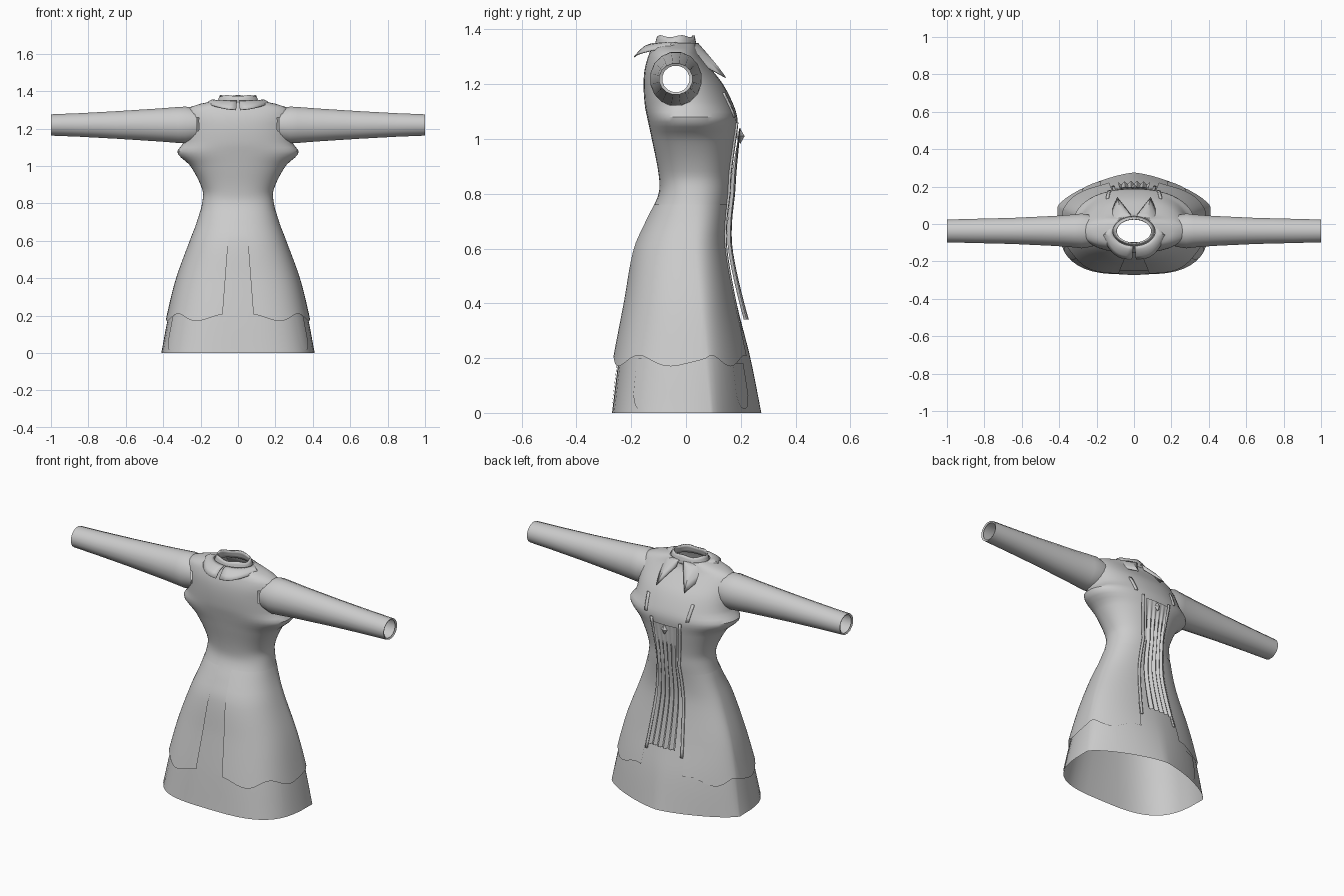
import bpy, bmesh
from math import sin, cos, pi, acos, hypot

cube = bpy.data.objects.get("Cube")
if cube:
    bpy.data.objects.remove(cube)


def material(name, value):
    m = bpy.data.materials.new(name)
    m.use_nodes = True
    colour = (value, value, value, 1)
    m.diffuse_color = colour
    m.node_tree.nodes["Principled BSDF"].inputs["Base Color"].default_value = colour
    return m


CLOTH = material("grey cloth", 0.6)

# Body profile: height, half width, back y, front y, y of the widest point
ROWS = [(0, .41, -.27, .275, .09), (.2, .372, -.245, .235, .07),
        (.4, .325, -.215, .185, .05), (.6, .255, -.185, .148, .03),
        (.7, .218, -.145, .148, .03), (.8, .192, -.10, .16, .03),
        (.87, .19, -.10, .165, .03), (1, .255, -.125, .182, .01),
        (1.07, .325, -.14, .188, 0), (1.12, .295, -.15, .175, -.01),
        (1.2, .283, -.155, .135, -.02), (1.26, .283, -.15, .088, -.03),
        (1.31, .265, -.135, .048, -.035), (1.335, .19, -.125, .04, -.035),
        (1.35, .118, -.115, .04, -.035)]


def mix(a, b, t):
    return a + (b - a) * t


def profile(z):
    """Smoothly interpolated body measures and roundness at a height."""
    i = 0
    while i < len(ROWS) - 2 and z > ROWS[i + 1][0]:
        i += 1
    r0, r1 = ROWS[i], ROWS[i + 1]
    p, n = ROWS[max(i - 1, 0)], ROWS[min(i + 2, len(ROWS) - 1)]
    h = r1[0] - r0[0]
    t = min(max((z - r0[0]) / h, 0), 1)
    out = []
    for k in range(1, 5):
        m0 = (r1[k] - p[k]) / (r1[0] - p[0]) * h
        m1 = (n[k] - r0[k]) / (n[0] - r0[0]) * h
        out.append((2*t**3 - 3*t*t + 1) * r0[k] + (t**3 - 2*t*t + t) * m0
                   + (3*t*t - 2*t**3) * r1[k] + (t**3 - t*t) * m1)
    low = max(0, 1 - z / .7)
    return (*out, mix(2.3, 3.2, low), mix(2.2, 1.4, low))


def around(a, z):
    """Point on the body at an angle; front is +pi/2."""
    hw, yb, yf, yc, nb, nf = profile(z)
    c, s = cos(a), sin(a)
    n = nf if s > 0 else nb
    x = hw * abs(c) ** (2 / n) * (1 if c > 0 else -1)
    y = yc + ((yf if s > 0 else yb) - yc) * abs(s) ** (2 / n)
    return x, y, z


def across(x, z, front, off=0):
    """Point on the front or back of the body at a given x."""
    hw, yb, yf, yc, nb, nf = profile(z)
    n = nf if front else nb
    k = max(0, 1 - (abs(x) / hw) ** n) ** (1 / n)
    return x, yc + ((yf + off if front else yb - off) - yc) * k, z


def finish(bm, name, thick=0):
    bmesh.ops.remove_doubles(bm, verts=bm.verts, dist=1e-5)
    bmesh.ops.recalc_face_normals(bm, faces=bm.faces)
    me = bpy.data.meshes.new(name)
    bm.to_mesh(me)
    bm.free()
    me.materials.append(CLOTH)
    ob = bpy.data.objects.new(name, me)
    bpy.context.collection.objects.link(ob)
    if thick:
        mod = ob.modifiers.new("thickness", "SOLIDIFY")
        mod.thickness = thick
    bpy.ops.object.select_all(action="DESELECT")
    ob.select_set(True)
    bpy.context.view_layer.objects.active = ob
    bpy.ops.object.shade_smooth_by_angle(angle=pi / 5)
    return ob


def sheet(f, nu, nv):
    """Grid of faces over a function of u and v, each 0 to 1."""
    bm = bmesh.new()
    g = [[bm.verts.new(f(i / nu, j / nv)) for i in range(nu + 1)] for j in range(nv + 1)]
    for j in range(nv):
        for i in range(nu):
            bm.faces.new((g[j][i], g[j][i+1], g[j+1][i+1], g[j+1][i]))
    return bm


# Bodice and underskirt in one shell, with open armholes
bm = sheet(lambda u, v: around(u * 2 * pi, v * 1.35), 48, 75)
holes = []
for f in bm.faces:
    c = f.calc_center_median()
    if abs(c.x) > .17 and hypot(c.y + .04, c.z - 1.22) < .082:
        holes.append(f)
bmesh.ops.delete(bm, geom=holes, context="FACES")
finish(bm, "dress_body")

# Standing neckband
def neckband(u, v):
    a = u * 2 * pi
    r = mix(1.0, .86, v)
    return .115 * r * cos(a), -.038 + .08 * r * sin(a), mix(1.33, 1.375, v) + .004 * sin(5 * a) * v
finish(sheet(neckband, 32, 3), "neckband", .008)

# Sleeves: x, y radius, z radius, with a turned-in cuff edge
SLEEVE = [(.22, .085, .088), (.28, .095, .1), (.32, .09, .098), (.42, .082, .09),
          (.65, .071, .075), (.85, .066, .064), (1, .062, .058), (.995, .05, .049)]
for side, label in ((1, "left"), (-1, "right")):
    def sleeve(u, v):
        x, ry, rz = SLEEVE[round(v * (len(SLEEVE) - 1))]
        a = u * 2 * pi + pi / 16
        return side * x, -.037 + ry * cos(a), 1.219 + rz * sin(a)
    finish(sheet(sleeve, 16, len(SLEEVE) - 1), label + "_sleeve")

    # Overskirt half, open at the front and the back, with a wavy hem
    def overskirt(u, v):
        hem = .19 + .02 * sin(u * 6 * pi + 1)
        z = mix(.76, hem, v)
        hw, yb, yf, yc, nb, nf = profile(z)
        a0 = acos((mix(.085, .13, v) / hw) ** (nf / 2))
        a1 = -acos((mix(.04, .08, v) / hw) ** (nb / 2))
        x, y, z = around(mix(a0, a1, u), z)
        return side * x * mix(1.008, 1.025, v), y * mix(1.02, 1.09 if y < 0 else 1.03, v), z
    finish(sheet(overskirt, 36, 16), label + "_overskirt")

    # Collar half, with a back flap and a pointed front flap
    def collar(u, v):
        a = mix(-pi / 2 + .04, pi / 2 - .12, u)
        ix, iy = .113 * cos(a), -.038 + .08 * sin(a)
        if u < .5:
            t = u * 2
            ox, oy, oz = mix(.01, .17, t ** .6), mix(-.19, -.06, t ** 1.8), mix(1.3, 1.335, t)
        else:
            t = (u - .5) * 2
            k = min(t / .7, 1)
            e = max(0, (t - .7) / .3)
            ox = mix(mix(.17, .09, k), .02, e)
            oy = mix(mix(-.06, .146, k), .055, e)
            oz = mix(mix(1.335, 1.225, k), 1.315, e)
        return side * mix(ix, ox, v), mix(iy, oy, v), mix(1.35, oz, v) + .012 * sin(v * pi)
    finish(sheet(collar, 20, 4), label + "_collar", .004)

    # Long trim strip beside the pleats
    def trim(u, v):
        z = mix(1.06, .3, v)
        x = mix(.085, .06, min(v * 3, 1)) + max(0, v - .33) * .07 + .014 * u
        x, y, z = across(x, z, True, .008)
        return side * x, y, z
    finish(sheet(trim, 1, 24), label + "_front_trim", .007)

    # Short strap on the bust
    def strap(u, v):
        x, y, z = across(.125 + .016 * u + .01 * v, mix(1.08, 1.17, v), True, .007)
        return side * x, y, z
    finish(sheet(strap, 1, 4), label + "_bust_strap", .01)

    # Rounded hem tabs at the side and the front
    for spot, x_off, top in ((-.62, .09, .2), (.85, .1, .18)):
        def tab(u, v):
            z = mix(top, .015 + .05 * abs(2 * u - 1) ** 3, v)
            x, y, z = around(spot + (u - .5) * .3, z)
            return side * x * 1.01, y * 1.01, z
        finish(sheet(tab, 8, 5), label + ("_side_tab" if spot < 0 else "_front_tab"))

# Back hem tab
finish(sheet(lambda u, v: across((u - .5) * .16, mix(.2, .015 + .06 * abs(2*u - 1) ** 3, v),
                                 False, .004), 10, 6), "back_tab")

# Hanging pleated front panel
def pleats(u, v):
    z = mix(1.04, .34, v)
    w = mix(.075, .058, min(v * 3, 1)) + max(0, v - .33) * .04
    fold = .007 * cos(u * 10 * pi)
    return across((2 * u - 1) * w, z, True, .012 + fold * min(1, v * 4) + .012 * v ** 3)
finish(sheet(pleats, 40, 20), "pleated_panel")

# Diamond clasp above the pleats
bm = bmesh.new()
bmesh.ops.create_uvsphere(bm, u_segments=4, v_segments=2, radius=1)
for v in bm.verts:
    v.co = (v.co.x * .02, .198 + v.co.y * .016, 1.01 + v.co.z * .028)
finish(bm, "clasp")
